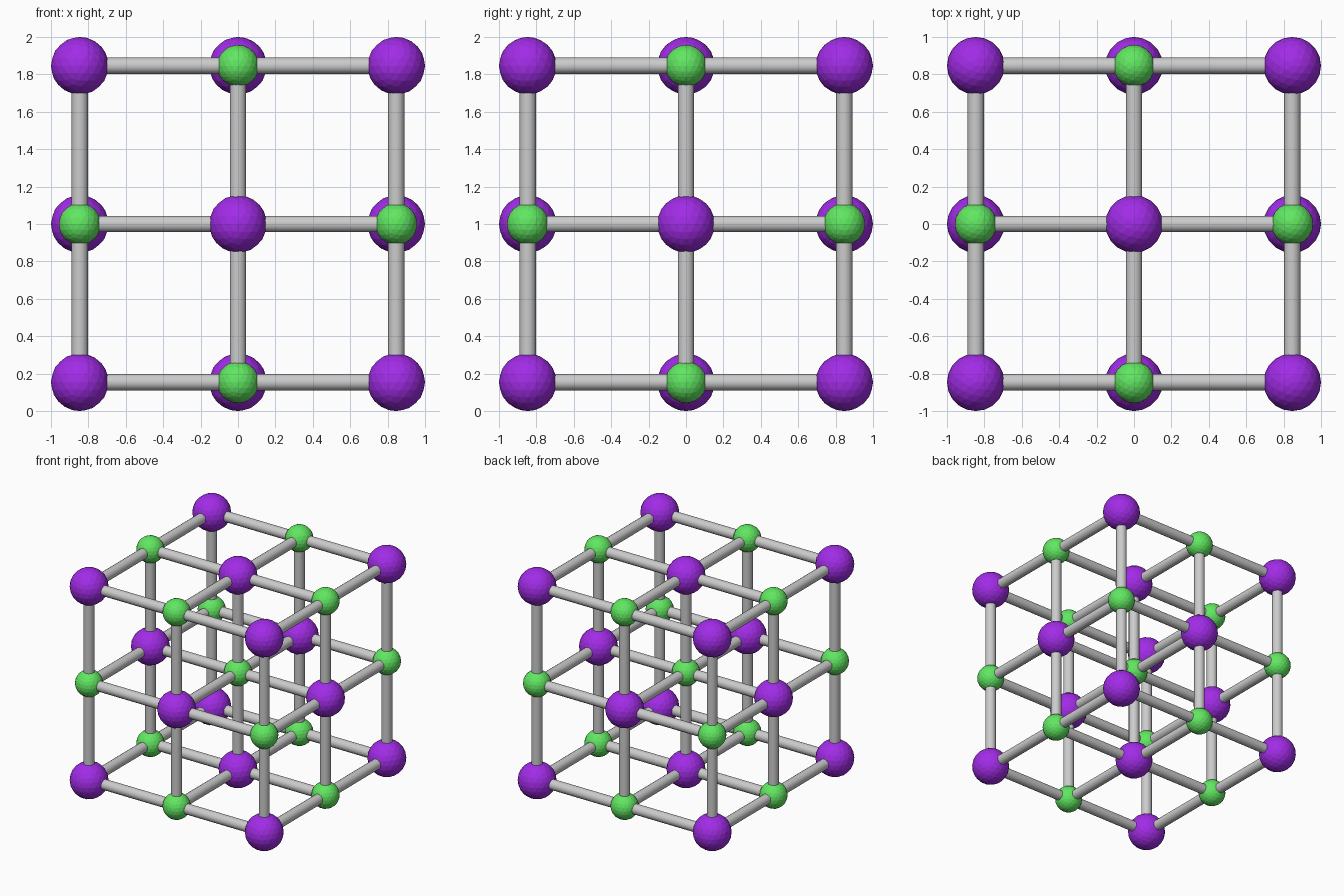
import bpy
from mathutils import Vector
from itertools import product

if "Cube" in bpy.data.objects:
    bpy.data.objects.remove(bpy.data.objects["Cube"])

STEP, BIG, SMALL, ROD = 0.846, 0.154, 0.112, 0.044


def material(name, color):
    m = bpy.data.materials.new(name)
    m.diffuse_color = color
    m.use_nodes = True
    m.node_tree.nodes["Principled BSDF"].inputs["Base Color"].default_value = m.diffuse_color
    return m


purple = material("purple", (0.36, 0.025, 0.8, 1))
green = material("green", (0.12, 0.8, 0.12, 1))


def position(cell):
    return Vector((cell[0] * STEP, cell[1] * STEP, 1 + cell[2] * STEP))


def atom(name, cell, radius, mat):
    bpy.ops.mesh.primitive_ico_sphere_add(subdivisions=3, radius=radius, location=position(cell))
    ob = bpy.context.object
    ob.name = name
    ob.data.materials.append(mat)


def bond(cell, axis):
    offset = Vector((0, 0, 0))
    offset[axis] = STEP / 2
    rotation = [(0, 1.570796, 0), (1.570796, 0, 0), (0, 0, 0)][axis]
    bpy.ops.mesh.primitive_cylinder_add(vertices=16, radius=ROD, depth=STEP,
                                        location=position(cell) + offset, rotation=rotation)
    ob = bpy.context.object
    ob.name = "bond_" + "xyz"[axis]
    bpy.ops.object.shade_smooth_by_angle()


# alternating atoms on a 3 x 3 x 3 grid, each tied to its next neighbour
for cell in product((-1, 0, 1), repeat=3):
    if sum(cell) % 2:
        atom("large_atom", cell, BIG, purple)
    else:
        atom("small_atom", cell, SMALL, green)
    for axis in range(3):
        if cell[axis] < 1:
            bond(cell, axis)
